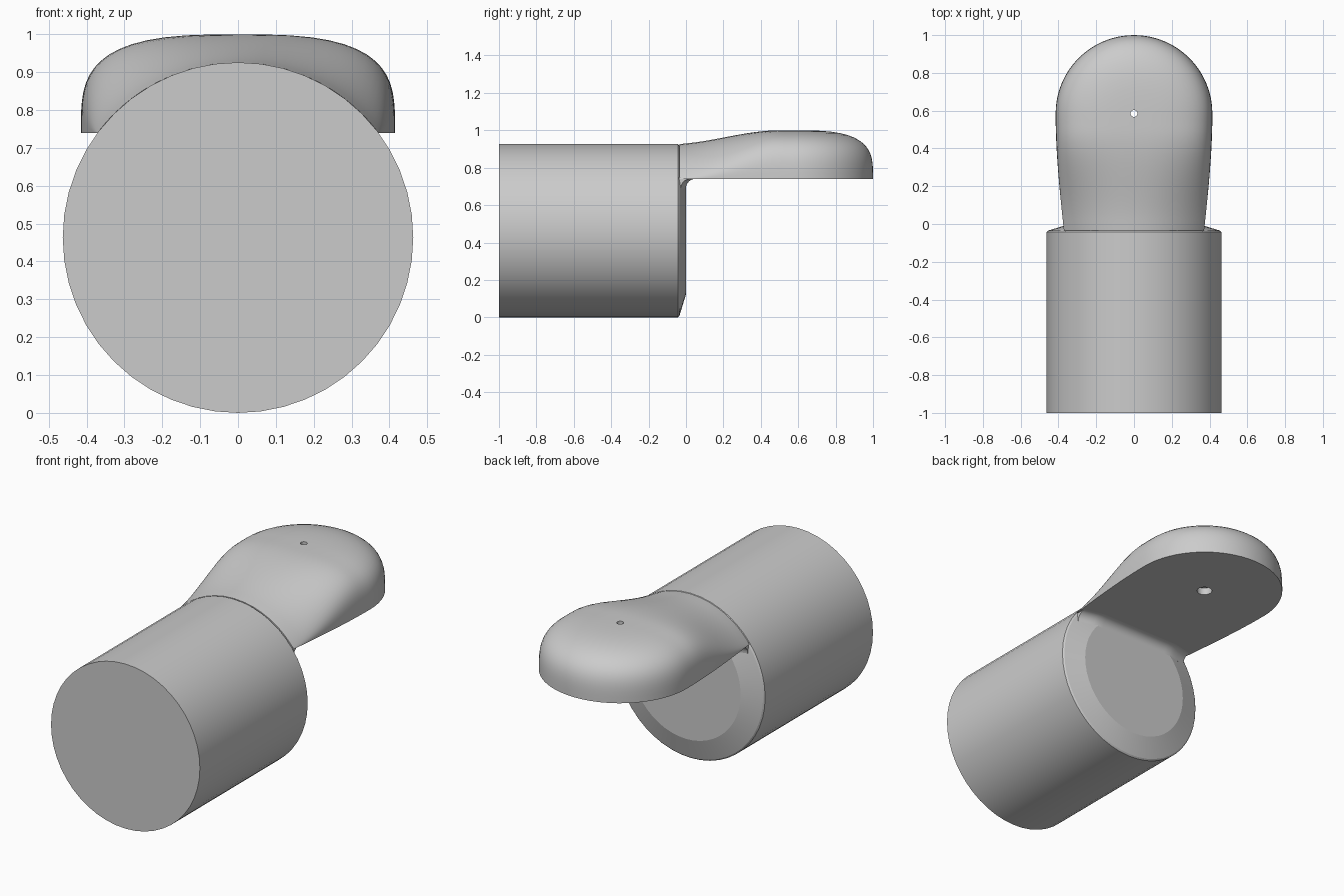
import bpy
import bmesh
from math import sin, cos, pi, sqrt, radians

cube = bpy.data.objects.get("Cube")
if cube:
    bpy.data.objects.remove(cube, do_unlink=True)

gray = bpy.data.materials.new("plain gray")
gray.use_nodes = True
gray.diffuse_color = (0.6, 0.6, 0.6, 1)
gray.node_tree.nodes["Principled BSDF"].inputs["Base Color"].default_value = (0.6, 0.6, 0.6, 1)

R = 0.463        # barrel radius and axis height
UNDER = 0.74     # flat underside of the paddle
TIP_Y = 0.585    # centre of the rounded end
TIP_R = 0.415
NECK_Y = -0.035
NECK_W = sqrt(R**2 - (UNDER - R)**2)


def loft(name, sections, cap_end=True):
    """Skin a list of closed loops and cap the ends."""
    bm = bmesh.new()
    loops = [[bm.verts.new(p) for p in s] for s in sections]
    n = len(loops[0])
    for a, b in zip(loops, loops[1:]):
        for i in range(n):
            j = (i + 1) % n
            bm.faces.new((a[i], a[j], b[j], b[i]))
    bm.faces.new(loops[0])
    if cap_end:
        bm.faces.new(loops[-1])
    bmesh.ops.remove_doubles(bm, verts=bm.verts, dist=1e-5)
    bmesh.ops.recalc_face_normals(bm, faces=bm.faces)
    mesh = bpy.data.meshes.new(name)
    bm.to_mesh(mesh)
    bm.free()
    mesh.materials.append(gray)
    obj = bpy.data.objects.new(name, mesh)
    bpy.context.collection.objects.link(obj)
    return obj


def activate(obj):
    bpy.ops.object.select_all(action="DESELECT")
    obj.select_set(True)
    bpy.context.view_layer.objects.active = obj


def smooth(obj, degrees):
    activate(obj)
    bpy.ops.object.shade_smooth_by_angle(angle=radians(degrees))


def smoothstep(a, b, v):
    t = min(max((v - a) / (b - a), 0), 1)
    return t * t * (3 - 2 * t)


# Barrel with a chamfered back rim
def ring(y, r, sides=48):
    return [(r * cos(2 * pi * i / sides), y, R + r * sin(2 * pi * i / sides)) for i in range(sides)]


barrel = loft("barrel", [ring(-1, R), ring(-0.042, R), ring(-0.035, 0.455), ring(0, 0.34)])
smooth(barrel, 12)

# Paddle: arc section at the neck swelling into a rounded dome
HALF = 16
steps = [i / HALF for i in range(-HALF, HALF + 1)]
spread = [(1 if a > 0 else -1) * (1 - (1 - abs(a))**3) for a in steps]


def height(u, blend):
    arc = (R + sqrt(R**2 - (u * NECK_W)**2) - UNDER) / (2 * R - UNDER)
    dome = max(1 - abs(u)**3, 0)**(1 / 3.5)
    top = 2 * R + (1 - 2 * R) * blend
    return UNDER + (top - UNDER) * (arc + (dome - arc) * blend)


sections = []
ROWS = 20
for k in range(ROWS + 1):
    y = NECK_Y + (TIP_Y - NECK_Y) * k / ROWS
    t = k / ROWS
    w = NECK_W + (TIP_R - NECK_W) * t * (1.5 - 0.5 * t * t)
    blend = smoothstep(-0.08, 0.5, y) if k else 0
    sections.append([(w * u, y, height(u, blend)) for u in spread])
for k in range(1, 17):
    th = pi / 2 * k / 16
    sections.append([(TIP_R * u * cos(th), TIP_Y + TIP_R * abs(u) * sin(th), height(u, 1))
                     for u in spread])
paddle = loft("paddle", sections, cap_end=False)

# Pin hole with a wider recess underneath
for radius, low, high in ((0.018, 0.6, 1.1), (0.04, 0.6, UNDER + 0.04)):
    bpy.ops.mesh.primitive_cylinder_add(vertices=24, radius=radius, depth=high - low,
                                        location=(0, TIP_Y, (low + high) / 2))
    cutter = bpy.context.object
    cutter.name = "hole_cutter"
    cutter.hide_render = True
    cutter.data.materials.append(gray)
    cut = paddle.modifiers.new("hole", "BOOLEAN")
    cut.object = cutter
    cut.operation = "DIFFERENCE"
    cut.solver = "EXACT"
    activate(paddle)
    bpy.ops.object.modifier_apply(modifier=cut.name)
    bpy.data.objects.remove(cutter, do_unlink=True)
smooth(paddle, 40)

# Concave fillet between the barrel's back face and the paddle's underside
F = 0.05
fillet_sections = []
for i in range(25):
    x = -0.365 + 0.73 * i / 24
    r = sqrt(x * x + (UNDER - F - R)**2)
    wall = -0.035 * min(max((r - 0.34) / 0.115, 0), 1)
    arc = [(x, wall + F - F * cos(a * pi / 16), UNDER - F + F * sin(a * pi / 16)) for a in range(9)]
    fillet_sections.append(arc + [(x, wall - 0.01, UNDER + 0.01), (x, wall - 0.01, UNDER - F)])
fillet = loft("fillet", fillet_sections)
smooth(fillet, 30)
